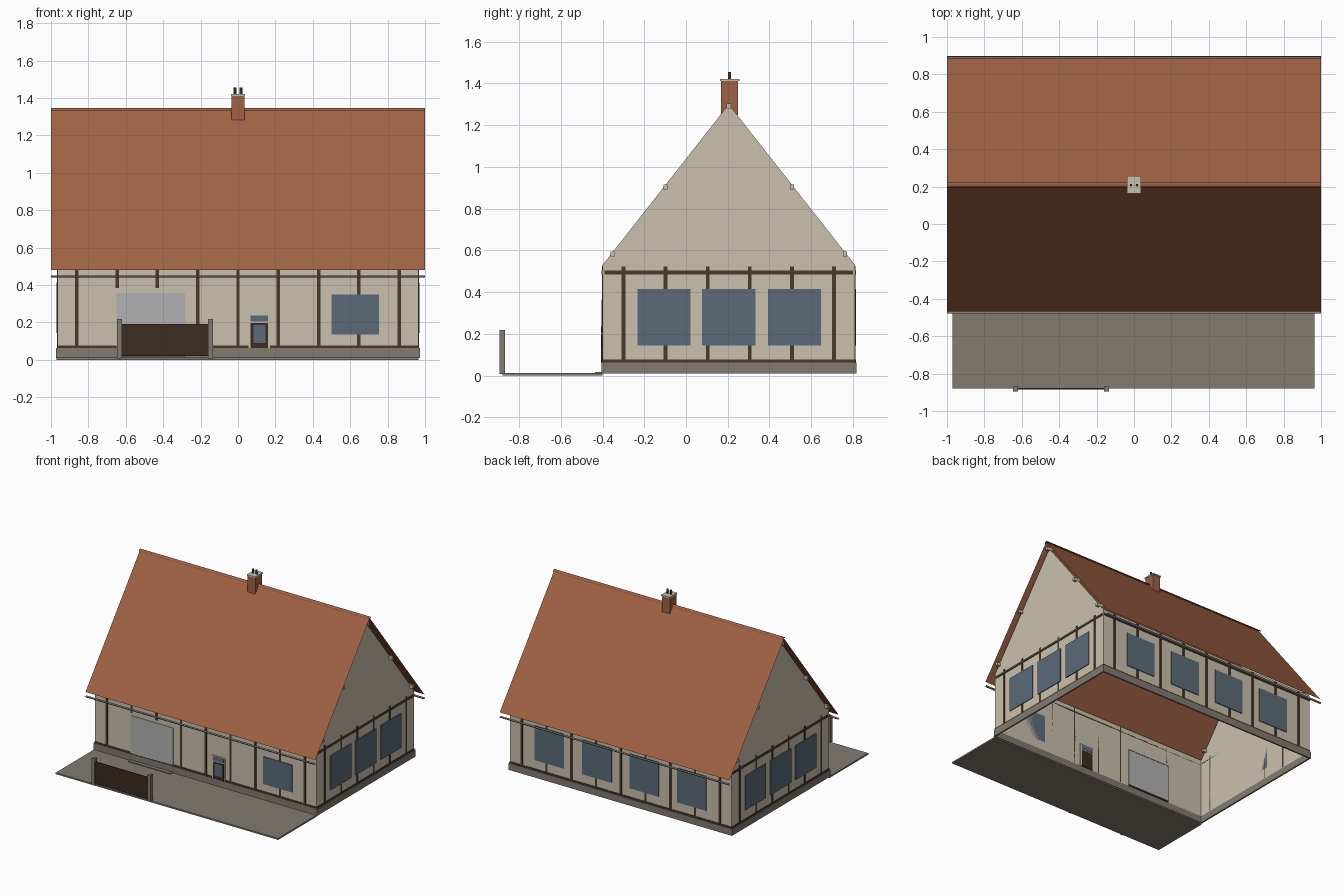
import bpy
import math

cube = bpy.data.objects.get("Cube")
if cube:
    bpy.data.objects.remove(cube, do_unlink=True)


def colour(name, hexcode):
    def lin(c):
        return c / 12.92 if c <= 0.04045 else ((c + 0.055) / 1.055) ** 2.4
    rgb = [lin(int(hexcode[i:i + 2], 16) / 255) for i in (0, 2, 4)] + [1.0]
    m = bpy.data.materials.new(name)
    m.diffuse_color = rgb
    m.use_nodes = True
    m.node_tree.nodes["Principled BSDF"].inputs["Base Color"].default_value = rgb
    return m


PLASTER = colour("cream plaster", "CAC1AE")
TILE = colour("orange roof tile", "A06244")
TIMBER = colour("dark timber", "4A3A2A")
GLASS = colour("blue grey glass", "5B6B78")
STONE = colour("grey stone", "827B70")
STEEL = colour("light grey steel", "B2B2B2")
WOOD = colour("deep brown wood", "3C2C1E")


def mesh(name, verts, faces, mat):
    me = bpy.data.meshes.new(name)
    me.from_pydata(verts, [], faces)
    me.materials.append(mat)
    me.update()
    ob = bpy.data.objects.new(name, me)
    bpy.context.scene.collection.objects.link(ob)
    return ob


def box(name, xs, ys, zs, mat):
    verts = [(x, y, z) for x in xs for y in ys for z in zs]
    faces = [(0, 1, 3, 2), (4, 6, 7, 5), (0, 4, 5, 1),
             (2, 3, 7, 6), (0, 2, 6, 4), (1, 5, 7, 3)]
    return mesh(name, verts, faces, mat)


def sheet(name, profile, half, mat):
    """Sweep an open (y, z) profile along x as a thin sheet."""
    verts = [(s * half, y, z) for y, z in profile for s in (-1, 1)]
    faces = [(2 * i, 2 * i + 1, 2 * i + 3, 2 * i + 2) for i in range(len(profile) - 1)]
    return mesh(name, verts, faces, mat)


def span(centre, width):
    return (centre - width / 2, centre + width / 2)


W = 0.965                   # half length of the walls
FRONT, BACK, MID = -0.40, 0.81, 0.205
WALL_TOP, APEX = 0.53, 1.30

# Walls: two long sides and two pentagonal gables, open underneath
for y, label in ((FRONT, "front"), (BACK, "back")):
    flip = 1 if y == FRONT else -1
    mesh(label + "_wall", [(-W * flip, y, 0.01), (W * flip, y, 0.01),
                           (W * flip, y, WALL_TOP), (-W * flip, y, WALL_TOP)],
         [(0, 1, 2, 3)], PLASTER)
gable = [(FRONT, 0.01), (BACK, 0.01), (BACK, WALL_TOP), (MID, APEX), (FRONT, WALL_TOP)]
for s, label in ((1, "left"), (-1, "right")):
    mesh(label + "_gable", [(s * W, y, z) for y, z in gable[::s]],
         [tuple(range(5))], PLASTER)

# Stone plinth ring
PZ = (0.01, 0.063)
box("front_plinth", (-0.973, 0.973), (FRONT - 0.006, FRONT + 0.004), PZ, STONE)
box("back_plinth", (-0.973, 0.973), (BACK - 0.004, BACK + 0.008), PZ, STONE)
for s, label in ((1, "left"), (-1, "right")):
    box(label + "_plinth", sorted((s * 0.961, s * 0.973)), (FRONT, BACK), PZ, STONE)

# Timber framing and windows on the long sides
POST = 0.018
for y, d, label in ((FRONT, -1, "front"), (BACK, 1, "back")):
    def out(t):
        return sorted((y, y + d * t))
    box(label + "_sill_beam", (-W, W), out(0.004), (0.063, 0.076), TIMBER)
    box(label + "_top_beam", (-W, W), out(0.004), (0.485, 0.503), TIMBER)
    for i in range(-4, 5):
        short = d < 0 and i in (-3, -2)
        box(label + "_post", span(i * 0.2155, POST), out(0.003),
            (0.385 if short else 0.07, 0.525), TIMBER)
    if d < 0:
        box("front_window", (0.50, 0.755), out(0.006), (0.135, 0.35), GLASS)
    else:
        for x in (-0.62, -0.205, 0.205, 0.62):
            box("back_window", span(x, 0.255), out(0.006), (0.145, 0.415), GLASS)

# Timber framing, windows and purlin ends on the gables
for s, label in ((1, "left"), (-1, "right")):
    def out(t):
        return sorted((s * W, s * (W + t)))
    box(label + "_sill_beam", out(0.004), (FRONT, BACK), (0.063, 0.076), TIMBER)
    box(label + "_top_beam", out(0.004), (FRONT + 0.01, BACK - 0.01), (0.485, 0.503), TIMBER)
    for i in range(6):
        box(label + "_post", out(0.003), span(-0.3 + i * 0.202, POST), (0.07, 0.523), TIMBER)
    for y in (-0.105, 0.205, 0.52):
        box(label + "_window", out(0.006), span(y, 0.255), (0.145, 0.415), GLASS)
    for off, z in ((0, 1.293), (0.303, 0.905), (-0.303, 0.905), (0.557, 0.583), (-0.557, 0.583)):
        box(label + "_purlin_end", sorted((s * 0.94, s * 0.992)),
            span(MID + off, 0.02), span(z, 0.024), PLASTER)

# Roof sheets, ridge cap and gutters
RIDGE = 0.21
sheet("roof", [(RIDGE - 0.677, 0.48), (RIDGE, 1.338), (RIDGE + 0.677, 0.48)], 1.0, TILE)
sheet("ridge_cap", [(RIDGE - 0.015 * math.cos(a), 1.333 + 0.015 * math.sin(a))
                    for a in (k * math.pi / 6 for k in range(7))], 1.0, TILE)
for d, label in ((-1, "front"), (1, "back")):
    sheet(label + "_gutter", [(RIDGE + d * 0.678 + 0.01 * math.cos(a), 0.45 + 0.009 * math.sin(a))
                              for a in (math.pi + k * math.pi / 6 for k in range(7))], 1.0, STONE)

# Chimney with cap and two pots
box("chimney", (-0.034, 0.034), (0.167, 0.25), (1.25, 1.412), TILE)
box("chimney_cap", (-0.037, 0.037), (0.162, 0.257), (1.412, 1.422), PLASTER)
for x in (-0.016, 0.016):
    bpy.ops.mesh.primitive_cylinder_add(vertices=16, radius=0.007, depth=0.04,
                                        location=(x, 0.208, 1.435))
    pot = bpy.context.object
    pot.name = "chimney_pot"
    pot.data.materials.append(TIMBER)
    bpy.ops.object.shade_smooth_by_angle()

# Garage door
GX = (-0.65, -0.283)
box("garage_door", GX, (FRONT - 0.005, FRONT + 0.008), (0.07, 0.358), STEEL)
box("garage_lintel", GX, (FRONT - 0.006, FRONT + 0.01), (0.358, 0.364), PLASTER)
box("garage_threshold", GX, (FRONT - 0.005, FRONT + 0.012), (0.063, 0.074), TIMBER)
box("garage_ramp", GX, (-0.435, FRONT), (0.012, 0.018), STONE)

# Entrance door with transom light
box("door_frame", (0.057, 0.17), (FRONT - 0.005, FRONT + 0.008), (0.063, 0.245), PLASTER)
box("door_leaf", (0.068, 0.16), (FRONT - 0.007, FRONT + 0.010), (0.063, 0.196), WOOD)
box("door_glass", (0.082, 0.146), (FRONT - 0.008, FRONT + 0.005), (0.09, 0.186), GLASS)
box("transom_glass", (0.068, 0.16), (FRONT - 0.007, FRONT + 0.010), (0.204, 0.236), GLASS)

# Paved yard, gate and gate posts
box("yard", (-0.97, 0.965), (-0.88, FRONT), (0.0, 0.012), STONE)
box("gate", (-0.62, -0.16), (-0.884, -0.878), (0.02, 0.192), WOOD)
for x in (-0.634, -0.147):
    box("gate_post", span(x, 0.026), (-0.895, -0.868), (0.008, 0.218), STONE)
